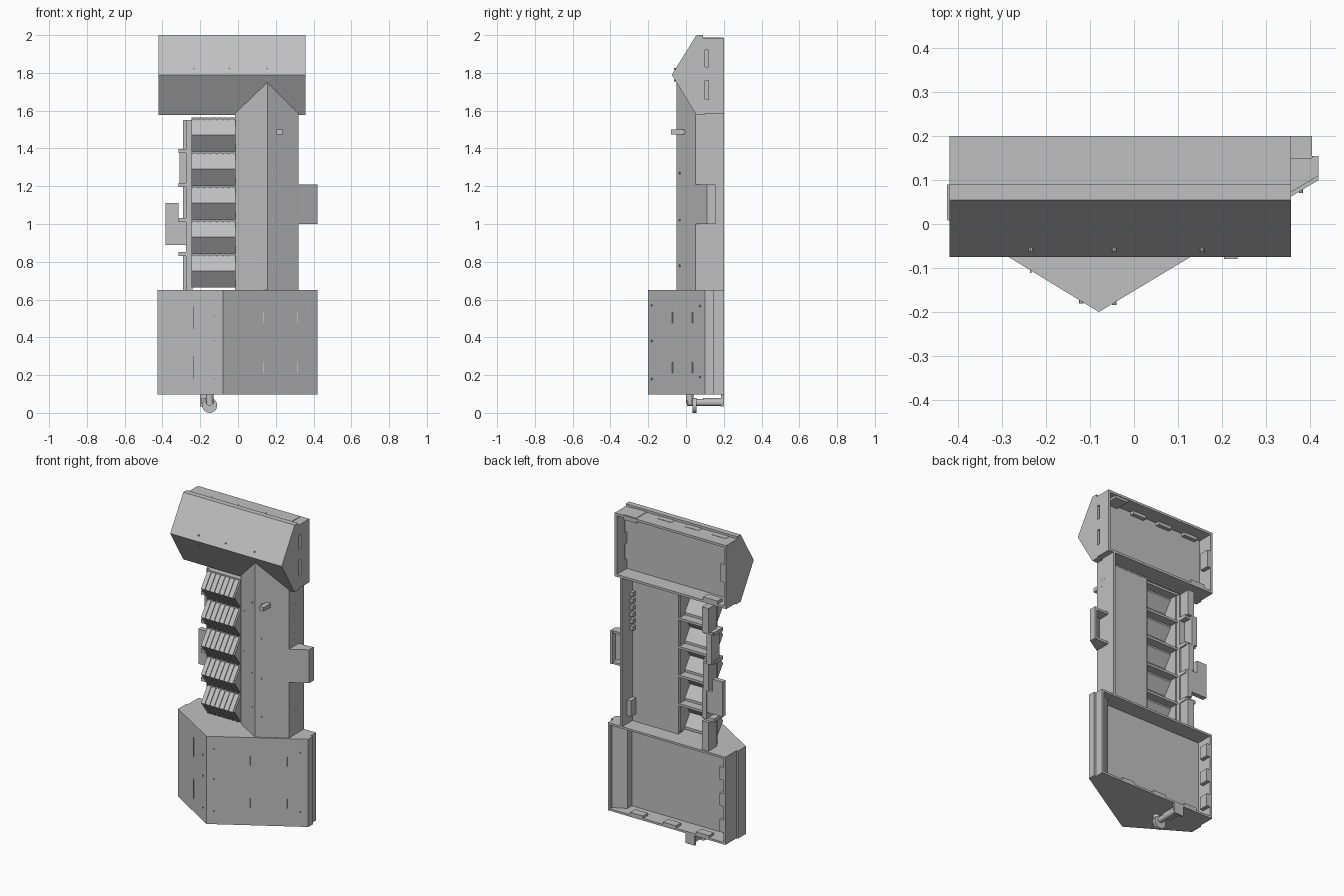
import bpy, bmesh, math
from mathutils import Vector, Matrix

old = bpy.data.objects.get("Cube")
if old:
    bpy.data.objects.remove(old, do_unlink=True)

grey = bpy.data.materials.new("plain_grey")
grey.use_nodes = True
GREY = (0.53, 0.53, 0.53, 1)
grey.diffuse_color = GREY
grey.node_tree.nodes["Principled BSDF"].inputs["Base Color"].default_value = GREY


def finish(name, bm):
    bmesh.ops.recalc_face_normals(bm, faces=bm.faces)
    mesh = bpy.data.meshes.new(name)
    bm.to_mesh(mesh)
    bm.free()
    mesh.materials.append(grey)
    ob = bpy.data.objects.new(name, mesh)
    bpy.context.collection.objects.link(ob)
    return ob


def prism(name, pts, axis, lo, hi):
    """Extrude a profile along x (points are y, z) or z (points are x, y)."""
    bm = bmesh.new()
    place = (lambda a, b: (lo, a, b)) if axis == "x" else (lambda a, b: (a, b, lo))
    face = bm.faces.new([bm.verts.new(place(a, b)) for a, b in pts])
    out = bmesh.ops.extrude_face_region(bm, geom=[face])
    step = Vector((hi - lo, 0, 0)) if axis == "x" else Vector((0, 0, hi - lo))
    bmesh.ops.translate(bm, vec=step, verts=[v for v in out["geom"] if isinstance(v, bmesh.types.BMVert)])
    return finish(name, bm)


def box(name, x, y, z):
    return prism(name, [(x[0], y[0]), (x[1], y[0]), (x[1], y[1]), (x[0], y[1])], "z", *z)


def rod(name, centre, radius, length, axis, sides=16):
    bm = bmesh.new()
    turn = Matrix.Rotation(math.pi / 2, 4, "X") if axis == "y" else Matrix()
    bmesh.ops.create_cone(bm, cap_ends=True, segments=sides, radius1=radius, radius2=radius,
                          depth=length, matrix=Matrix.Translation(centre) @ turn)
    return finish(name, bm)


# Base: wedge-fronted shell, open at the back
prism("base_shell", [(-.425, .01), (-.08, -.2), (.42, .1), (.42, .145), (.405, .145), (.405, .2),
                     (.39, .2), (.39, .18), (.31, .14), (.31, .095), (-.4, .095), (-.4, .2),
                     (-.415, .2), (-.415, .09), (-.425, .09)], "z", .097, .65)
for name, z in (("base_floor", (.097, .11)), ("base_roof", (.637, .65))):
    box(name, (-.405, .395), (.09, .2), z)
for i in range(3):
    x = -.3 + .23 * i
    box("base_floor_clip", (x, x + .09), (.15, .2), (.105, .125))
    z = .17 + .165 * i
    box("base_side_clip", (-.405, -.375), (.14, .2), (z, z + .08))

# Head: ridged front with thin walls around an open back
prism("head_front", [(.055, 2), (-.075, 1.79), (.055, 1.577), (.1, 1.577), (.1, 1.97), (.09, 1.97),
                     (.09, 2)], "x", -.42, .357)
box("head_roof", (-.42, .357), (.085, .2), (1.97, 1.985))
box("head_floor", (-.42, .357), (.085, .2), (1.585, 1.6))
box("head_right_wall", (-.42, -.405), (.055, .2), (1.585, 1.985))
box("head_left_wall", (.342, .357), (.12, .2), (1.585, 1.985))
for x in (-.365, -.175, .015):
    box("head_roof_clip", (x, x + .095), (.09, .125), (1.95, 1.987))
box("head_roof_plate", (.21, .3), (.09, .195), (1.955, 1.988))
box("head_end_clip", (-.41, -.38), (.14, .2), (1.75, 1.86))
box("head_floor_clip", (-.36, -.26), (.15, .2), (1.595, 1.62))

# Column: wedge running up into the head, with a deep side wall
prism("column_front", [(-.015, .05), (.155, -.05), (.32, .05), (.32, .098), (-.015, .098)], "z", .65, 1.75)
box("column_side_wall", (.305, .32), (.05, .2), (.65, 1.585))
for i in range(6):
    z = 1.23 + .043 * i
    box("column_side_peg", (.285, .3205), (.09, .122), (z, z + .026))
box("column_side_clip", (.28, .3205), (.085, .15), (.7, .8))

# Side tab on the left of the column
prism("left_tab", [(.31, .044), (.42, .11), (.42, .155), (.405, .155), (.405, .125), (.31, .07)], "z", 1, 1.21)
for z in (1, 1.195):
    prism("left_tab_lip", [(.315, .06), (.41, .115), (.41, .15), (.315, .15)], "z", z, z + .015)

# Louvres: hollow wedges faced with close upright slats
for i in range(5):
    zc = .75 + .18 * i
    prism("louvre", [(.045, zc + .085), (-.018, zc), (.045, zc - .085), (.045, zc - .07), (-.006, zc),
                     (.045, zc + .07)], "x", -.24, -.012)
    for x in (-.245, -.024):
        prism("louvre_end", [(.09, zc + .085), (.045, zc + .085), (-.018, zc), (.045, zc - .085),
                             (.09, zc - .085)], "x", x, x + .01)
    for k in range(7):
        x = -.24 + .0325 * k
        prism("louvre_slat", [(.045, zc + .087), (.04, zc + .087), (-.025, zc), (.04, zc - .087),
                              (.045, zc - .087), (-.015, zc)], "x", x, x + .025)
    box("louvre_shelf", (-.245, -.012), (.04, .1), (zc + .08, zc + .095))

# Notched frame beside the louvres
for x0, x1, z0, z1 in ((-.29, -.245, 1.39, 1.55), (-.31, -.275, 1.2, 1.39), (-.29, -.25, 1.03, 1.2),
                       (-.275, -.245, .85, 1.03), (-.29, -.245, .65, .83)):
    box("frame_piece", (x0, x1), (.11, .19), (z0, z1))
for z in (.83, 1.01, 1.195, 1.375):
    box("frame_bracket", (-.315, -.24), (.08, .17), (z, z + .022))
box("frame_post", (-.276, -.24), (.08, .12), (.65, 1.55))
box("right_tab", (-.385, -.315), (.155, .185), (.89, 1.11))
box("right_tab_arm", (-.33, -.26), (.155, .185), (.89, 1.03))

# Tap under the base
rod("tap_wheel", (-.15, .045, .04), .04, .02, "y", 20)
rod("tap_pipe", (-.15, .1, .055), .018, .19, "y")
rod("tap_spout", (-.15, .02, .075), .02, .05, "z")
box("tap_plate", (-.2, -.135), (.185, .2), (.035, .1))
box("tap_bracket", (-.195, -.14), (.09, .19), (.05, .08))

# Handle on the column
box("handle_grip", (.205, .235), (-.08, -.01), (1.475, 1.5))
box("handle_stem", (.212, .228), (-.02, .01), (1.48, 1.495))


def column_y(x):
    return -.05 + .6 * abs(x - .155)


def base_y(x):
    return -.2 + .6 * abs(x + .08)


def stud(x, y, z):
    rod("stud", (x, y, z), .005, .01, "y", 8)


# Slotted part of the head's left wall
for z in ((1.585, 1.66), (1.76, 1.83), (1.92, 1.985)):
    box("head_slot_bridge", (.342, .357), (.09, .12), z)

# Studs on the head, column and base
for x in (-.235, -.045, .155):
    stud(x, -.058, 1.82)
    stud(x, -.058, 1.76)
for x, zs in ((.03, (1.13, 1.385)), (.125, (.825, 1.04, 1.485)), (.185, (.78, 1.02, 1.27, 1.49))):
    for z in zs:
        stud(x, column_y(x), z)
for x, zs in ((-.12, (.18, .38, .515)), (-.045, (.18, .38, .57)), (.38, (.19, .565))):
    for z in zs:
        stud(x, base_y(x), z)

# Thin upright strips on the base
for x, h in ((-.235, .12), (.135, .06), (.315, .06)):
    for z in (.24, .505):
        box("base_strip", (x - .002, x + .002), (base_y(x) - .004, base_y(x) + .004), (z - h / 2, z + h / 2))
